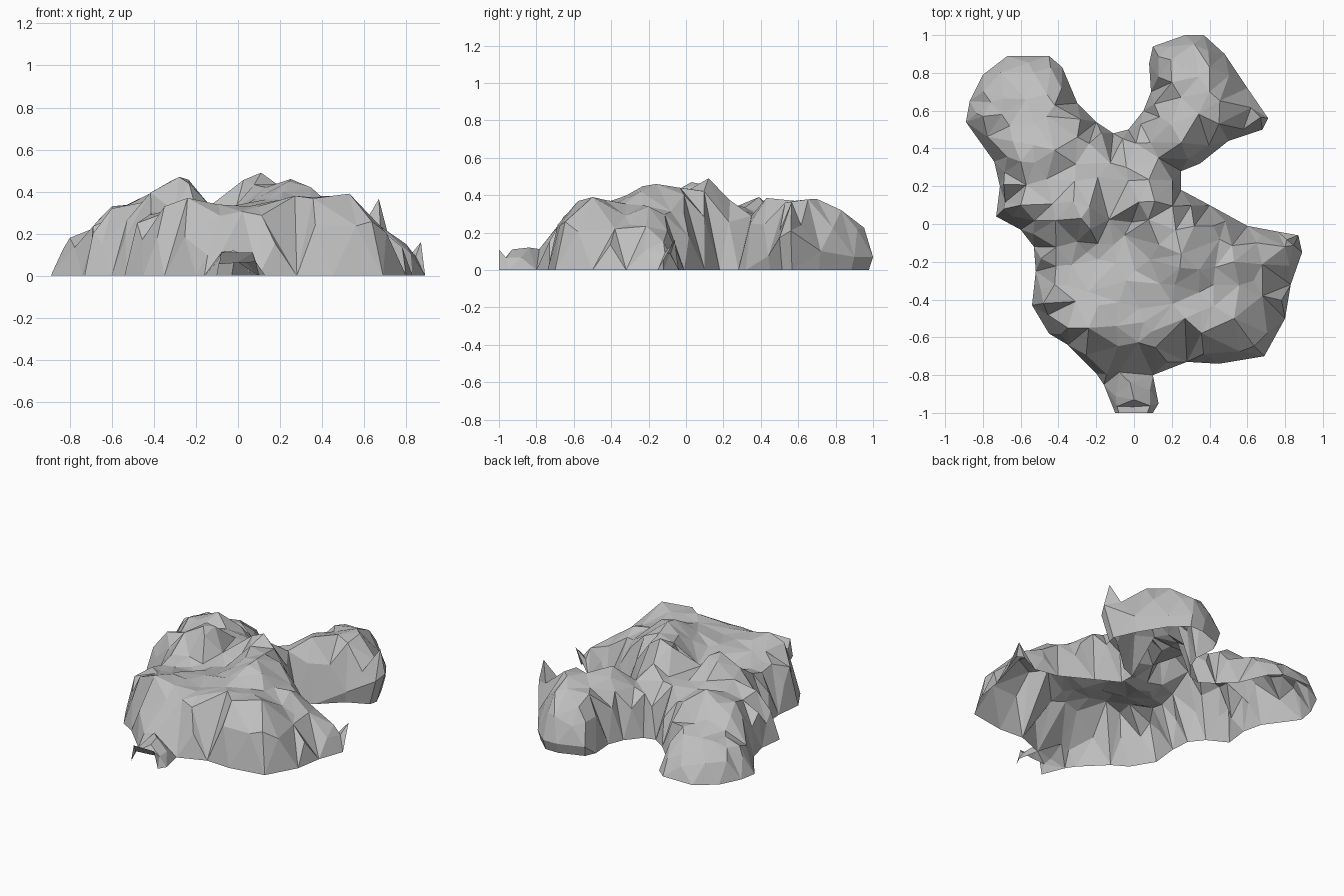
import bpy, bmesh, math, random
from mathutils import Vector
from mathutils.geometry import delaunay_2d_cdt, intersect_point_line

random.seed(4)
if "Cube" in bpy.data.objects:
    bpy.data.objects.remove(bpy.data.objects["Cube"], do_unlink=True)

# Footprint of the rock, counter-clockwise from the front spout
OUTLINE = [Vector(p) for p in (
    (-.1, -1), (-.08, -1), (.07, -1), (.1, -1), (.13, -.95), (.1, -.8), (.28, -.73),
    (.45, -.74), (.69, -.7), (.8, -.5), (.83, -.32), (.89, -.15), (.87, -.06),
    (.76, -.04), (.6, -.01), (.4, .1), (.25, .18), (.25, .28), (.35, .32),
    (.5, .44), (.68, .5), (.71, .56), (.6, .72), (.48, .9), (.37, 1), (.27, 1),
    (.1, .94), (.08, .85), (.09, .7), (.05, .6), (-.03, .5), (-.11, .48),
    (-.2, .54), (-.3, .64), (-.38, .83), (-.45, .89), (-.67, .89), (-.8, .79),
    (-.87, .65), (-.89, .54), (-.74, .33), (-.71, .2), (-.73, .04), (-.6, -.03),
    (-.53, -.12), (-.52, -.25), (-.54, -.43), (-.45, -.58), (-.35, -.64),
    (-.2, -.79), (-.16, -.85))]

# Peaks, saddles and shoulders: front mound, spout, back ridge, two arms
PEAKS = [Vector(p) for p in (
    (.25, -.16, .46), (.53, -.2, .34), (.53, -.5, .39), (.27, -.5, .38),
    (.05, -.52, .33), (-.24, -.55, .37), (-.35, -.55, .33), (-.48, -.42, .25),
    (-.42, -.32, .29), (-.04, -.3, .33), (-.05, -.06, .29), (-.25, -.15, .27),
    (.68, -.38, .22), (.65, -.1, .21), (.8, -.12, .15),
    (0, -.93, .11), (-.02, -.84, .12),
    (.11, .12, .49), (-.28, .03, .47), (-.42, .39, .39), (-.6, .33, .33),
    (-.6, .1, .32), (-.69, .08, .2), (-.69, .21, .235), (-.04, .3, .31),
    (.13, .35, .29), (.25, .43, .385), (.45, .53, .36), (.67, .565, .365),
    (.4, .7, .38), (.4, .83, .32), (.2, .75, .33),
    (-.3, .46, .3), (-.42, .63, .23), (-.53, .8, .14), (-.7, .58, .22),
    (-.8, .57, .18))]

ARM_CORE = Vector((.3, .6))
ARM_TIP = Vector((.71, .56))


def edge_distance(p):
    best = 9
    for a, b in zip(OUTLINE, OUTLINE[1:] + OUTLINE[:1]):
        q, t = intersect_point_line(p, a, b)
        q = a.lerp(b, min(max(t, 0), 1))
        best = min(best, (p - q.to_2d()).length)
    return best


def is_inside(p):
    inside = False
    for a, b in zip(OUTLINE, OUTLINE[1:] + OUTLINE[:1]):
        if (a.y > p.y) != (b.y > p.y):
            if p.x < a.x + (p.y - a.y) * (b.x - a.x) / (b.y - a.y):
                inside = not inside
    return inside


def rim_height(p):
    # The spout and the side tip are open at their ends
    if p.y < -.99 and -.09 < p.x < .08:
        return .11
    if p.x > .86 and -.1 < p.y < 0:
        return .16
    # The back left arm is undercut, most of all at its tip
    if p.x > .3 and p.y > .4 or p.x > .09 and p.y > .9:
        return .07 + .14 * max(0, 1 - (p - ARM_TIP).length / .25)
    return 0


def height(p):
    for peak in PEAKS:
        if (p - peak.to_2d()).length < .001:
            return peak.z
    d = edge_distance(p)
    if d < .004:
        return rim_height(p)
    total = weight = 0
    for peak in PEAKS:
        w = 1 / (p - peak.to_2d()).length ** 3.5
        total += w * peak.z
        weight += w
    rise = min(d / .18, 1)
    dome = math.sqrt(1 - (1 - rise) ** 2)
    return total / weight * dome * random.uniform(.97, 1.02)


# Scatter points: the outline, peaks, a steep skirt just inside, then fill
points = list(OUTLINE)
count = len(OUTLINE)
points += [p.to_2d() for p in PEAKS]
for i, a in enumerate(OUTLINE):
    b = OUTLINE[(i + 1) % count]
    along = (b - a).normalized()
    p = (a + b) / 2 + Vector((-along.y, along.x)) * random.uniform(.03, .05)
    clear = min((p - q).length for q in points) > .035
    if clear and is_inside(p) and edge_distance(p) > .02:
        points.append(p)
step = .11
for i in range(-9, 10):
    for j in range(-9, 10):
        p = Vector((i + random.uniform(-.3, .3), j + random.uniform(-.3, .3))) * step
        clear = min((p - q).length for q in points) > .065
        if clear and is_inside(p) and edge_distance(p) > .05:
            points.append(p)

# Faceted open-bottomed shell
flat, _, faces, *_ = delaunay_2d_cdt(points, [], [list(range(count))], 1, 1e-5)
verts = [(p.x, p.y, height(p)) for p in flat]
mesh = bpy.data.meshes.new("rock_formation")
mesh.from_pydata(verts, [], faces)
bm = bmesh.new()
bm.from_mesh(mesh)

# Undercut walls beneath the raised rim of the arm
rim_edges = [e for e in bm.edges if e.is_boundary]
ground = {}
for v in {v for e in rim_edges for v in e.verts}:
    if v.co.z > 0 and v.co.y > .2:
        foot = v.co.to_2d().lerp(ARM_CORE, .8 * v.co.z)
        ground[v] = bm.verts.new((foot.x, foot.y, 0))
for e in rim_edges:
    a, b = e.verts
    ring = [a, b] + [ground[v] for v in (b, a) if v in ground]
    if len(ring) > 2:
        bm.faces.new(ring)
bmesh.ops.triangulate(bm, faces=bm.faces[:])
bmesh.ops.recalc_face_normals(bm, faces=bm.faces[:])
top = max(bm.faces, key=lambda f: abs(f.normal.z))
if top.normal.z < 0:
    bmesh.ops.reverse_faces(bm, faces=bm.faces[:])
bm.to_mesh(mesh)
bm.free()
rock = bpy.data.objects.new("rock_formation", mesh)
bpy.context.collection.objects.link(rock)

# Plain stone colour
stone = bpy.data.materials.new("stone_grey")
stone.use_nodes = True
grey = (.52, .52, .52, 1)
stone.diffuse_color = grey
stone.node_tree.nodes["Principled BSDF"].inputs["Base Color"].default_value = grey
mesh.materials.append(stone)
